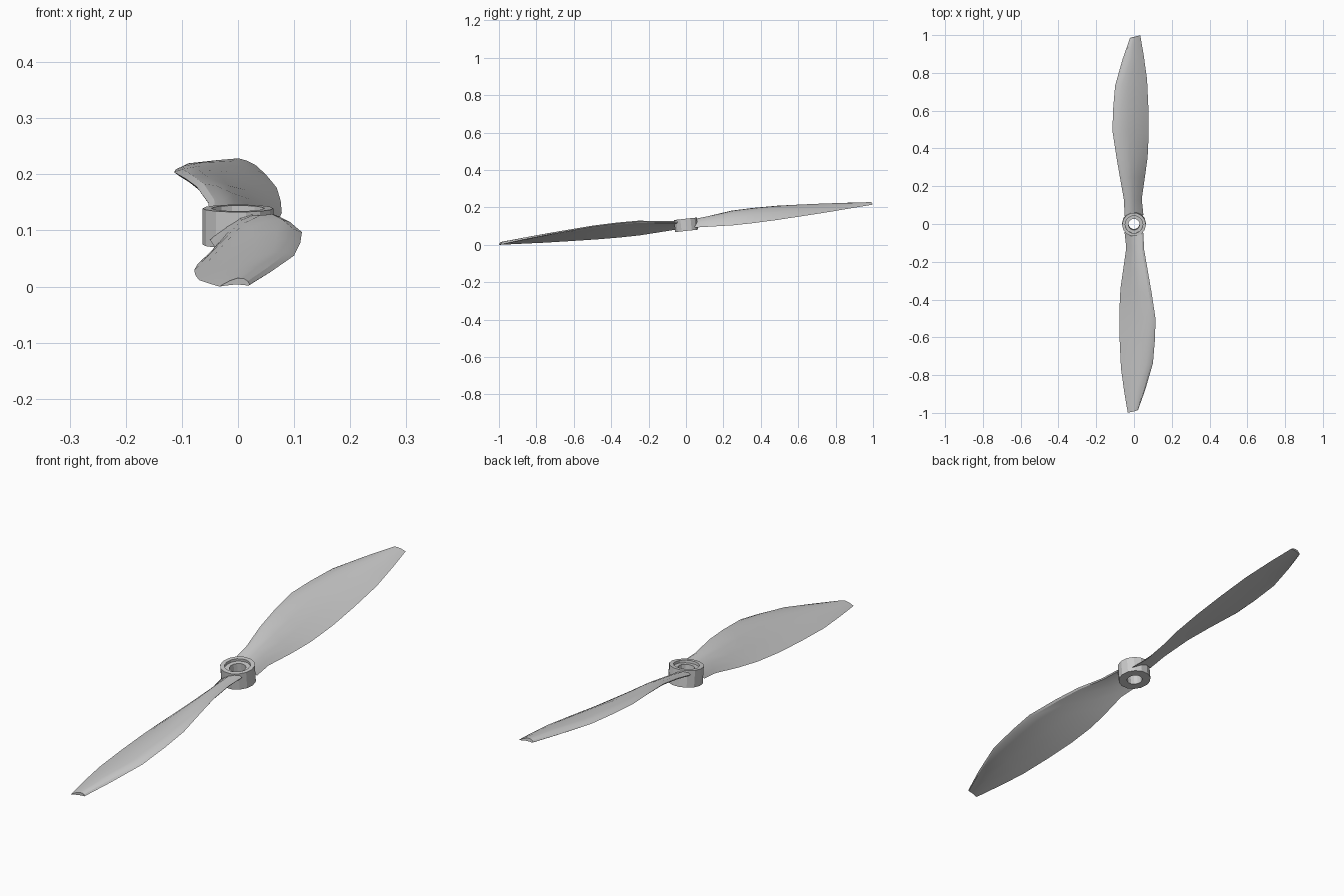
import bpy, bmesh, math
from mathutils import Matrix

if "Cube" in bpy.data.objects:
    bpy.data.objects.remove(bpy.data.objects["Cube"])

TILT = Matrix.Rotation(math.radians(6.15), 4, 'X')
CENTRE = Matrix.Translation((0, 0, 0.111))


def finish(name, bm):
    bmesh.ops.recalc_face_normals(bm, faces=bm.faces)
    me = bpy.data.meshes.new(name)
    bm.to_mesh(me)
    bm.free()
    ob = bpy.data.objects.new(name, me)
    bpy.context.collection.objects.link(ob)
    bpy.ops.object.select_all(action='DESELECT')
    ob.select_set(True)
    bpy.context.view_layer.objects.active = ob
    bpy.ops.object.shade_smooth_by_angle(angle=math.radians(25))
    return ob


def bridge(bm, loops, closed=False):
    n = len(loops[0])
    pairs = list(zip(loops, loops[1:]))
    if closed:
        pairs.append((loops[-1], loops[0]))
    for a, b in pairs:
        for i in range(n):
            j = (i + 1) % n
            bm.faces.new((a[i], a[j], b[j], b[i]))


# Blade stations: high edge (x, y, z), low edge (x, y, z), thickness
STATIONS = [
    ((-0.050, 0.045, 0.016), (0.050, 0.045, -0.022), 0.018),
    ((-0.053, 0.130, 0.026), (0.041, 0.130, -0.026), 0.020),
    ((-0.074, 0.250, 0.042), (0.058, 0.250, -0.032), 0.021),
    ((-0.093, 0.360, 0.044), (0.072, 0.350, -0.032), 0.021),
    ((-0.114, 0.500, 0.041), (0.078, 0.480, -0.029), 0.021),
    ((-0.111, 0.610, 0.034), (0.076, 0.620, -0.023), 0.020),
    ((-0.100, 0.740, 0.025), (0.069, 0.770, -0.016), 0.017),
    ((-0.060, 0.880, 0.012), (0.051, 0.900, -0.008), 0.015),
    ((-0.021, 0.991, 0.000), (0.033, 1.005, -0.002), 0.013),
]
# Aerofoil: chord fraction, height as a share of thickness
FOIL = [(0, 0), (0.06, 0.5), (0.2, 0.9), (0.4, 1.0), (0.65, 0.72), (0.85, 0.35),
        (1, 0), (0.8, 0.08), (0.5, 0.14), (0.2, 0.02), (0.05, -0.15)]


def blade(name, turn):
    bm = bmesh.new()
    loops = []
    for hi, lo, thick in STATIONS:
        dx, dz = lo[0] - hi[0], lo[2] - hi[2]
        c = math.hypot(dx, dz)
        nx, nz = -dz / c, dx / c
        loops.append([bm.verts.new((hi[0] + t * dx + nx * h * thick,
                                    hi[1] + t * (lo[1] - hi[1]),
                                    hi[2] + t * dz + nz * h * thick))
                      for t, h in FOIL])
    bridge(bm, loops)
    bm.faces.new(loops[0])
    bm.faces.new(loops[-1])
    bm.transform(CENTRE @ TILT @ Matrix.Rotation(turn, 4, 'Z'))
    return finish(name, bm)


# Hub: revolved section with a shallow recess on top and a shaft bore
bm = bmesh.new()
section = [(0.030, -0.035), (0.063, -0.035), (0.063, 0.030),
           (0.047, 0.030), (0.047, 0.020), (0.030, 0.020)]
N = 14
rings = [[bm.verts.new((r * math.cos(2 * math.pi * i / N),
                        r * math.sin(2 * math.pi * i / N), z)) for i in range(N)]
         for r, z in section]
bridge(bm, rings, closed=True)
bm.transform(CENTRE @ TILT)
hub = finish("hub", bm)

# Two blades, half a turn apart
blades = [blade("blade_rear", 0), blade("blade_front", math.pi)]

# Rest the lowest point on the ground
low = min(v.co.z for o in blades for v in o.data.vertices)
for o in blades + [hub]:
    o.data.transform(Matrix.Translation((0, 0, -low)))
